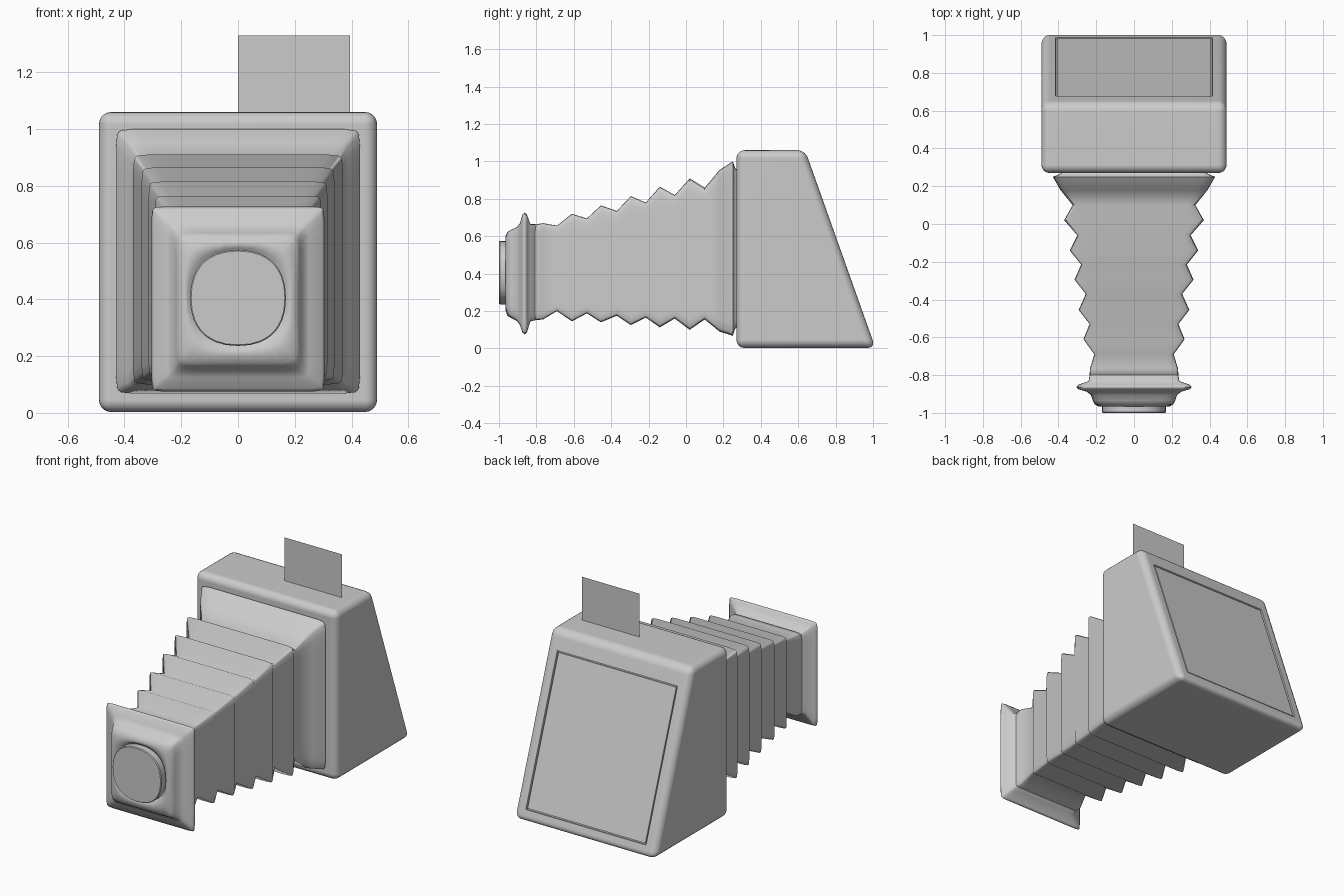
import bpy, bmesh, math
from mathutils import Vector

if "Cube" in bpy.data.objects:
    bpy.data.objects.remove(bpy.data.objects["Cube"])


def finish(name, bm, angle):
    bmesh.ops.recalc_face_normals(bm, faces=bm.faces)
    me = bpy.data.meshes.new(name)
    bm.to_mesh(me)
    bm.free()
    ob = bpy.data.objects.new(name, me)
    bpy.context.collection.objects.link(ob)
    bpy.ops.object.select_all(action='DESELECT')
    bpy.context.view_layer.objects.active = ob
    ob.select_set(True)
    bpy.ops.object.shade_smooth_by_angle(angle=math.radians(angle))
    return ob


def section(y, hx, z0, z1, p, n=12):
    """Rounded-square ring; p sets how square it is."""
    side = [math.sin(math.pi / 2 * (2 * i / n - 1)) for i in range(n)]
    square = ([(u, -1) for u in side] + [(1, u) for u in side]
              + [(-u, 1) for u in side] + [(-1, -u) for u in side])
    zc, hz = (z0 + z1) / 2, (z1 - z0) / 2
    ring = []
    for u, v in square:
        k = (abs(u) ** p + abs(v) ** p) ** (-1 / p)
        ring.append((u * k * hx, y, zc + v * k * hz))
    return ring


def loft(name, sections, angle):
    bm = bmesh.new()
    rings = [[bm.verts.new(c) for c in section(*s)] for s in sections]
    n = len(rings[0])
    for a, b in zip(rings, rings[1:]):
        for i in range(n):
            j = (i + 1) % n
            bm.faces.new((a[i], a[j], b[j], b[i]))
    bm.faces.new(rings[0])
    bm.faces.new(rings[-1])
    return finish(name, bm, angle)


# Wedge-shaped rear body: side profile swept across x, then rounded
bm = bmesh.new()
profile = [(0.27, 0.003), (1.013, 0.003), (0.637, 1.06), (0.27, 1.06)]
base = bm.faces.new([bm.verts.new((-0.49, y, z)) for y, z in profile])
ext = bmesh.ops.extrude_face_region(bm, geom=[base])
bmesh.ops.translate(bm, vec=(0.98, 0, 0),
                    verts=[g for g in ext['geom'] if isinstance(g, bmesh.types.BMVert)])
bmesh.ops.recalc_face_normals(bm, faces=bm.faces)
bmesh.ops.bevel(bm, geom=list(bm.edges), offset=0.043, segments=5,
                profile=0.5, affect='EDGES')
bmesh.ops.recalc_face_normals(bm, faces=bm.faces)

# Screen panel on the sloping back, outlined by a narrow groove
screen = max((f for f in bm.faces if f.normal.y > 0.8), key=lambda f: f.calc_area())
bmesh.ops.inset_individual(bm, faces=[screen], thickness=0.045)
slope = Vector((0, 0.376, -1.057)).normalized()
for v in screen.verts:
    if v.co.z > 0.5:
        v.co += slope * 0.045
for t, d in ((0.002, -0.014), (0.008, 0.0), (0.002, 0.011)):
    bmesh.ops.inset_individual(bm, faces=[screen], thickness=t, depth=d)
body = finish("rear_body", bm, 40)
wn = body.modifiers.new("weighted_normals", 'WEIGHTED_NORMAL')
wn.keep_sharp = True

# Tapering bellows: y, half width, bottom z, top z for each fold
folds = [
    (0.30, 0.39, 0.11, 0.96), (0.265, 0.39, 0.11, 0.96), (0.25, 0.43, 0.068, 1.0),
    (0.18, 0.39, 0.09, 0.955), (0.10, 0.325, 0.155, 0.86), (0.02, 0.37, 0.10, 0.91),
    (-0.06, 0.30, 0.16, 0.82), (-0.14, 0.34, 0.113, 0.865), (-0.215, 0.28, 0.165, 0.78),
    (-0.295, 0.315, 0.125, 0.815), (-0.37, 0.255, 0.175, 0.735), (-0.455, 0.293, 0.14, 0.765),
    (-0.53, 0.235, 0.188, 0.695), (-0.61, 0.268, 0.145, 0.72), (-0.69, 0.21, 0.20, 0.657),
    (-0.765, 0.233, 0.155, 0.67), (-0.82, 0.237, 0.15, 0.66)]
loft("bellows", [f + (30,) for f in folds], 89)

# Front standard: thin flared rim, closing in to a round lens opening
loft("front_standard", [
    (-0.80, 0.235, 0.152, 0.664, 30), (-0.832, 0.24, 0.145, 0.665, 30),
    (-0.85, 0.292, 0.086, 0.715, 30), (-0.862, 0.305, 0.075, 0.727, 30),
    (-0.874, 0.297, 0.085, 0.717, 30), (-0.888, 0.25, 0.125, 0.67, 25),
    (-0.905, 0.228, 0.148, 0.648, 20), (-0.935, 0.218, 0.163, 0.635, 15),
    (-0.955, 0.208, 0.175, 0.622, 10), (-0.965, 0.19, 0.205, 0.60, 4),
    (-0.966, 0.178, 0.227, 0.583, 2.4), (-0.955, 0.174, 0.231, 0.579, 2.3)], 89)

# Lens disc
loft("lens", [
    (-0.94, 0.169, 0.236, 0.574, 2.3), (-0.995, 0.169, 0.236, 0.574, 2.3),
    (-1.0, 0.165, 0.240, 0.570, 2.3)], 35)

# Flat card standing out of the top
bm = bmesh.new()
bm.faces.new([bm.verts.new((x, 0.46, z)) for x, z in
              ((0.0, 1.04), (0.395, 1.04), (0.395, 1.33), (0.0, 1.33))])
finish("top_card", bm, 30)
